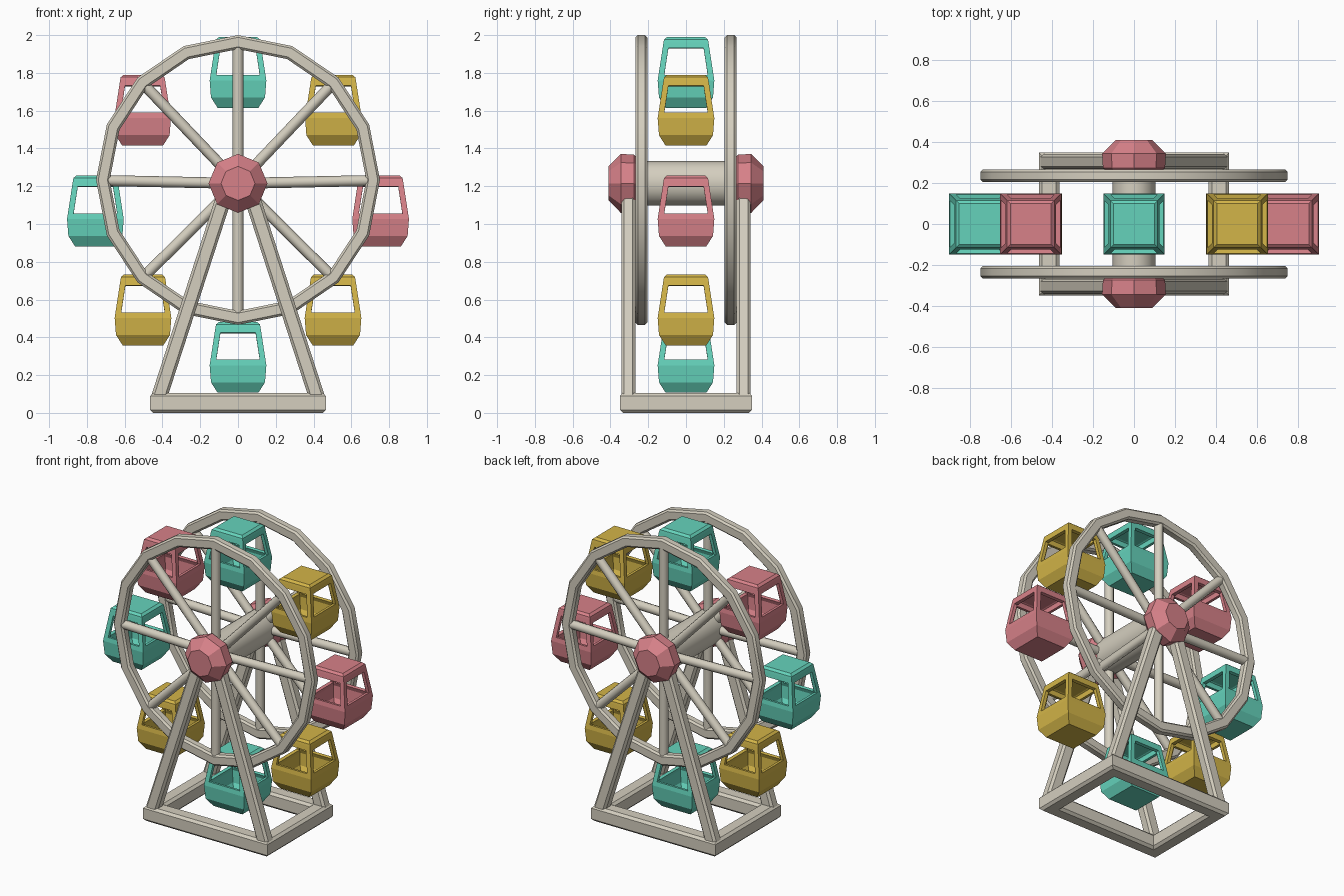
import bpy, bmesh, math
from mathutils import Vector

if "Cube" in bpy.data.objects:
    bpy.data.objects.remove(bpy.data.objects["Cube"])


def make_mat(name, rgb):
    m = bpy.data.materials.new(name)
    m.diffuse_color = (*rgb, 1)
    m.use_nodes = True
    m.node_tree.nodes["Principled BSDF"].inputs["Base Color"].default_value = m.diffuse_color
    return m


CREAM = make_mat("cream", (0.66, 0.62, 0.52))
TEAL = make_mat("teal", (0.13, 0.65, 0.50))
PINK = make_mat("pink", (0.68, 0.22, 0.25))
YELLOW = make_mat("yellow", (0.65, 0.46, 0.065))
HUB_Z = 1.215


def loft(name, rings, mat, loop=False, smooth=None, edit=None):
    """Skin equal-length point rings; cap the ends or join them in a loop."""
    bm = bmesh.new()
    vs = [[bm.verts.new(p) for p in r] for r in rings]
    n = len(vs[0])
    for i in range(len(vs) if loop else len(vs) - 1):
        a, b = vs[i], vs[(i + 1) % len(vs)]
        for j in range(n):
            k = (j + 1) % n
            bm.faces.new((a[j], a[k], b[k], b[j]))
    if not loop:
        bm.faces.new(vs[0])
        bm.faces.new(vs[-1])
    bmesh.ops.recalc_face_normals(bm, faces=bm.faces)
    if edit:
        edit(bm)
    me = bpy.data.meshes.new(name)
    bm.to_mesh(me)
    bm.free()
    me.materials.append(mat)
    if smooth:
        me.polygons.foreach_set("use_smooth", [True] * len(me.polygons))
        me.set_sharp_from_angle(angle=math.radians(smooth))
    ob = bpy.data.objects.new(name, me)
    bpy.context.collection.objects.link(ob)
    return ob


def chamfer_rect(w, h, c):
    """Half sizes w, h with corners cut by c."""
    return [(w, h - c), (w - c, h), (c - w, h), (-w, h - c),
            (-w, c - h), (c - w, -h), (w - c, -h), (w, c - h)]


def circle(r, n):
    return [(r * math.cos(2 * math.pi * i / n), r * math.sin(2 * math.pi * i / n)) for i in range(n)]


def beam(name, p, q, section, mat, smooth=None):
    """Straight bar in an XZ plane; section is (in-plane, y)."""
    p, q = Vector(p), Vector(q)
    d = (q - p).normalized()
    side = Vector((d.z, 0, -d.x))
    y = Vector((0, 1, 0))
    return loft(name, [[c + side * u + y * v for u, v in section] for c in (p, q)], mat, smooth=smooth)


# base frame with mitred corners
sec = chamfer_rect(0.05, 0.0525, 0.016)
loft("base_frame", [[(sx * (0.415 + u), sy * (0.30 + u), 0.0525 + v) for u, v in sec]
                    for sx, sy in ((1, 1), (-1, 1), (-1, -1), (1, -1))], CREAM, loop=True)

for s, side in ((-1, "front"), (1, "back")):
    # support legs
    for sx, lr in ((-1, "left"), (1, "right")):
        beam(f"{side}_{lr}_leg", (sx * 0.422, s * 0.305, 0.07), (sx * 0.065, s * 0.305, 1.17),
             chamfer_rect(0.042, 0.037, 0.014), CREAM)

    # wheel rim
    rim_sec = chamfer_rect(0.037, 0.031, 0.012)
    rings = []
    for i in range(16):
        a = i * math.pi / 8
        rings.append([(0.98 * (0.73 + u) * math.cos(a), s * 0.236 + v, 1.233 + (0.73 + u) * math.sin(a))
                      for u, v in rim_sec])
    loft(f"{side}_rim", rings, CREAM, loop=True, smooth=30)

    # spokes
    for i in range(8):
        a = i * math.pi / 4
        beam(f"{side}_spoke_{i + 1}", (0, s * 0.236, HUB_Z),
             (0.715 * math.cos(a), s * 0.236, 1.23 + 0.73 * math.sin(a)),
             circle(0.029, 10), CREAM, smooth=40)

    # faceted hub cap
    loft(f"{side}_hub", [[(u, s * y, HUB_Z + v) for u, v in circle(r, 8)]
                         for y, r in ((0.22, 0.10), (0.275, 0.152), (0.345, 0.156), (0.41, 0.09))], PINK)

# axle between the wheels
loft("axle", [[(0.9 * u, y, HUB_Z + v) for u, v in circle(0.118, 16)] for y in (-0.26, 0.26)],
     CREAM, smooth=40)


def cut_windows(bm):
    """Open the four upper side faces."""
    faces = [f for f in bm.faces
             if 0.2 < f.calc_center_median().z < 0.30 and abs(f.normal.z) < 0.5]
    bmesh.ops.inset_individual(bm, faces=faces, thickness=0.03, use_even_offset=True)
    bmesh.ops.delete(bm, geom=faces, context="FACES")


# cabins: x, floor z, colour, clockwise from the top
CABINS = [(0, 1.615, TEAL), (0.505, 1.415, YELLOW), (0.755, 0.882, PINK), (0.503, 0.358, YELLOW),
          (0, 0.107, TEAL), (-0.503, 0.358, YELLOW), (-0.755, 0.882, TEAL), (-0.505, 1.415, PINK)]
LEVELS = [(0, 0.108), (0.055, 0.143), (0.145, 0.15), (0.347, 0.119), (0.362, 0.116), (0.375, 0.10)]
for i, (x, z, mat) in enumerate(CABINS):
    cab = loft(f"cabin_{i + 1}", [[(h, h, lz), (-h, h, lz), (-h, -h, lz), (h, -h, lz)] for lz, h in LEVELS],
               mat, edit=cut_windows)
    cab.location = (x, 0, z)
    wall = cab.modifiers.new("wall", "SOLIDIFY")
    wall.thickness = 0.022
    wall.offset = -1
